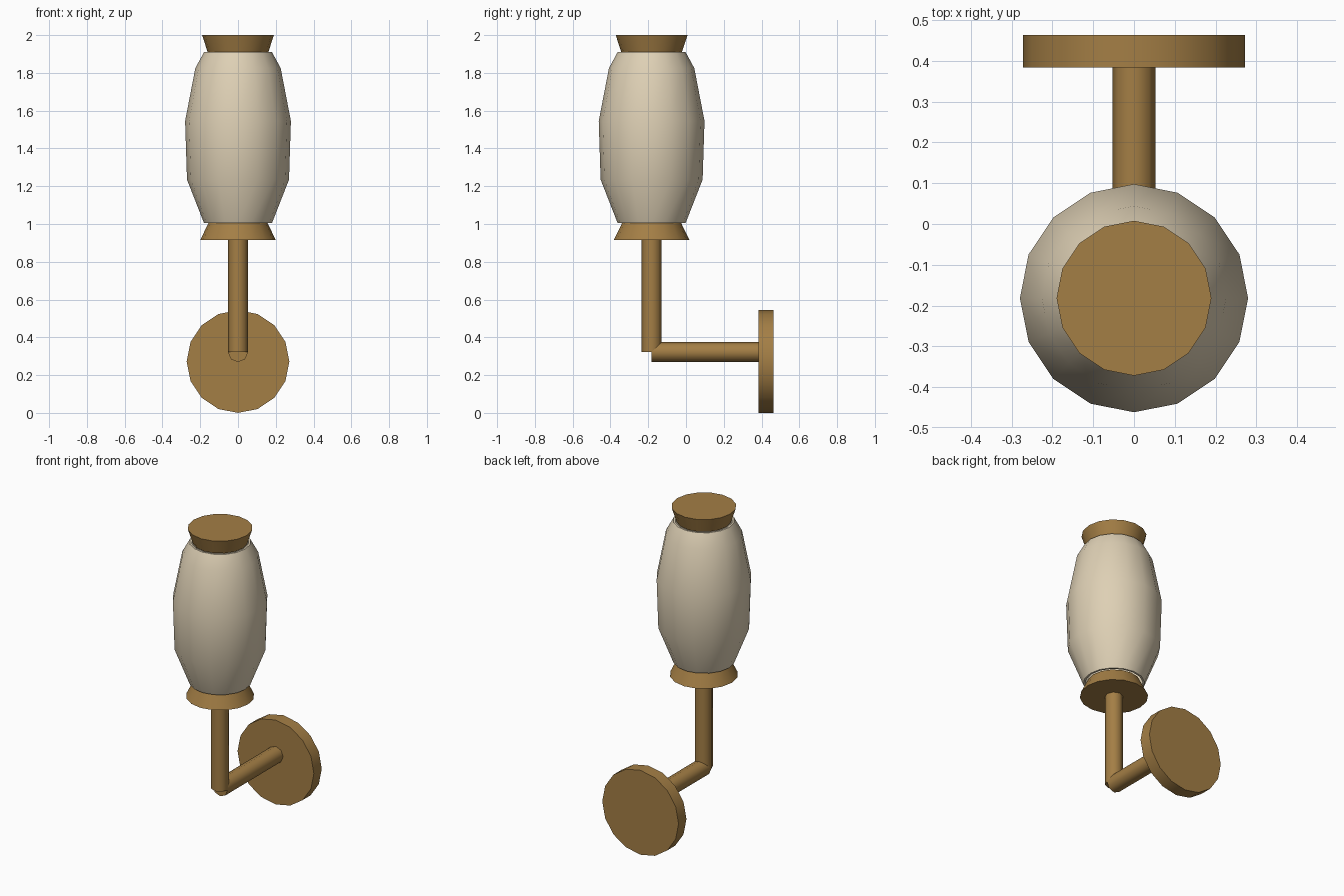
import bpy, math
from mathutils import Matrix, Vector

if "Cube" in bpy.data.objects:
    bpy.data.objects.remove(bpy.data.objects["Cube"])


def material(name, rgb):
    m = bpy.data.materials.new(name)
    m.diffuse_color = (*rgb, 1)
    m.use_nodes = True
    m.node_tree.nodes["Principled BSDF"].inputs["Base Color"].default_value = m.diffuse_color
    return m


brass = material("brass", (0.37, 0.21, 0.06))
cream = material("cream_glass", (0.73, 0.63, 0.46))


def lathe(name, profile, sides, mat, origin, axis="Z", closed=False):
    """Revolve (radius, height) points; ends are capped unless the profile is a closed loop."""
    verts, faces = [], []
    for r, h in profile:
        for i in range(sides):
            a = 2 * math.pi * i / sides
            verts.append(Vector((r * math.cos(a), r * math.sin(a), h)))
    n = len(profile)
    for k in range(n if closed else n - 1):
        p, q = k * sides, ((k + 1) % n) * sides
        for i in range(sides):
            j = (i + 1) % sides
            faces.append((p + i, p + j, q + j, q + i))
    if not closed:
        faces.append(tuple(reversed(range(sides))))
        faces.append(tuple(range((n - 1) * sides, n * sides)))
    if axis == "Y":  # height runs along +y
        rot = Matrix.Rotation(-math.pi / 2, 3, "X")
        verts = [rot @ v for v in verts]
    mesh = bpy.data.meshes.new(name)
    mesh.from_pydata(verts, [], faces)
    mesh.materials.append(mat)
    ob = bpy.data.objects.new(name, mesh)
    ob.location = origin
    bpy.context.collection.objects.link(ob)
    bpy.ops.object.select_all(action="DESELECT")
    ob.select_set(True)
    bpy.context.view_layer.objects.active = ob
    bpy.ops.object.shade_smooth_by_angle(angle=math.radians(46))
    return ob


Y = -0.182  # lamp axis

# Wall plate and bracket
lathe("wall_plate", [(0.272, 0), (0.272, 0.08)], 16, brass, (0, 0.384, 0.272), "Y")
lathe("horizontal_arm", [(0.053, 0), (0.053, 0.58)], 8, brass, (0, Y, 0.322), "Y")
lathe("upright_stem", [(0.053, 0.322), (0.053, 0.93)], 8, brass, (0, Y, 0))

# Flared holders below and above the shade
lathe("lower_holder", [(0.20, 0.915), (0.155, 1.008)], 16, brass, (0, Y, 0))
lathe("upper_cap", [(0.16, 1.908), (0.19, 2.0)], 16, brass, (0, Y, 0))

# Barrel-shaped glass shade with a thin wall
outer = [(0.18, 1.005), (0.27, 1.235), (0.28, 1.545), (0.226, 1.825), (0.18, 1.91)]
inner = [(r - 0.012, z) for r, z in reversed(outer)]
lathe("glass_shade", outer + inner, 16, cream, (0, Y, 0), closed=True)
